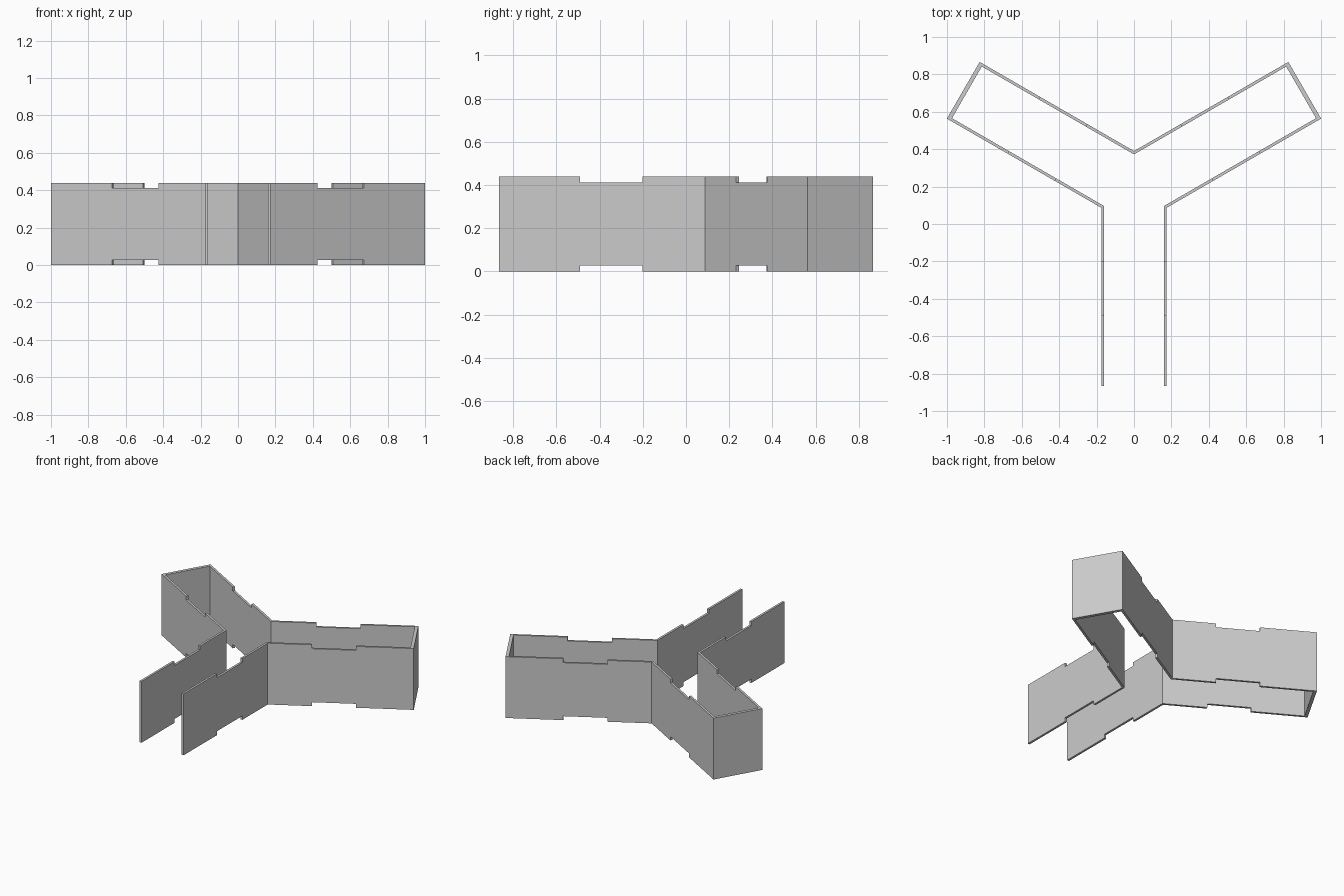
import bpy
import bmesh
from math import radians, sqrt
from mathutils import Matrix, Vector

cube = bpy.data.objects.get("Cube")
if cube:
    bpy.data.objects.remove(cube, do_unlink=True)

HEIGHT = 0.44
NOTCH = 0.028                 # notch depth, top and bottom
NOTCH_NEAR, NOTCH_FAR = 0.389, 0.678
HALF_OUT, HALF_IN = 0.175, 0.1595
ARM = 1.054                   # arm length from the junction
CAP = 0.0225                  # end wall thickness
CENTRE = Vector((0, 0.188, 0))

grey = bpy.data.materials.new("light_grey")
grey.use_nodes = True
colour = (0.6, 0.6, 0.6, 1)
grey.diffuse_color = colour
grey.node_tree.nodes["Principled BSDF"].inputs["Base Color"].default_value = colour

bm = bmesh.new()


def side_outline(half, end):
    """Wall elevation (distance, height), mitred at the junction, with notches."""
    lower = [(half / sqrt(3), 0), (NOTCH_NEAR, 0), (NOTCH_NEAR, NOTCH),
             (NOTCH_FAR, NOTCH), (NOTCH_FAR, 0), (end, 0)]
    return lower + [(d, HEIGHT - z) for d, z in reversed(lower)]


def add_wall(matrix, side, capped):
    rings = []
    for half, end in ((HALF_OUT, ARM), (HALF_IN, ARM - CAP if capped else ARM)):
        rings.append([bm.verts.new(matrix @ Vector((d, side * half, z)))
                      for d, z in side_outline(half, end)])
    outer, inner = rings
    bm.faces.new(outer)
    bm.faces.new(inner)
    count = len(outer)
    for i in range(count):
        joins_junction = i == count - 1
        joins_cap = capped and i == count // 2 - 1
        if not (joins_junction or joins_cap):
            j = (i + 1) % count
            bm.faces.new((outer[i], outer[j], inner[j], inner[i]))


def add_end_wall(matrix):
    plan = [(ARM, -HALF_OUT), (ARM, HALF_OUT),
            (ARM - CAP, HALF_IN), (ARM - CAP, -HALF_IN)]
    low, high = ([bm.verts.new(matrix @ Vector((d, w, z))) for d, w in plan]
                 for z in (0, HEIGHT))
    bm.faces.new(low)
    bm.faces.new(high)
    for i in (0, 2):          # outside and inside faces
        bm.faces.new((low[i], low[i + 1], high[i + 1], high[i]))


# Three arms: the front one is open, the two rear ones are closed
for angle, capped in ((-90, False), (30, True), (150, True)):
    matrix = Matrix.Translation(CENTRE) @ Matrix.Rotation(radians(angle), 4, "Z")
    for side in (-1, 1):
        add_wall(matrix, side, capped)
    if capped:
        add_end_wall(matrix)

# Weld the mitred corners into continuous walls
bmesh.ops.remove_doubles(bm, verts=bm.verts, dist=0.0005)
bmesh.ops.recalc_face_normals(bm, faces=bm.faces)

mesh = bpy.data.meshes.new("corridor_walls")
bm.to_mesh(mesh)
bm.free()
mesh.materials.append(grey)
walls = bpy.data.objects.new("corridor_walls", mesh)
bpy.context.collection.objects.link(walls)
